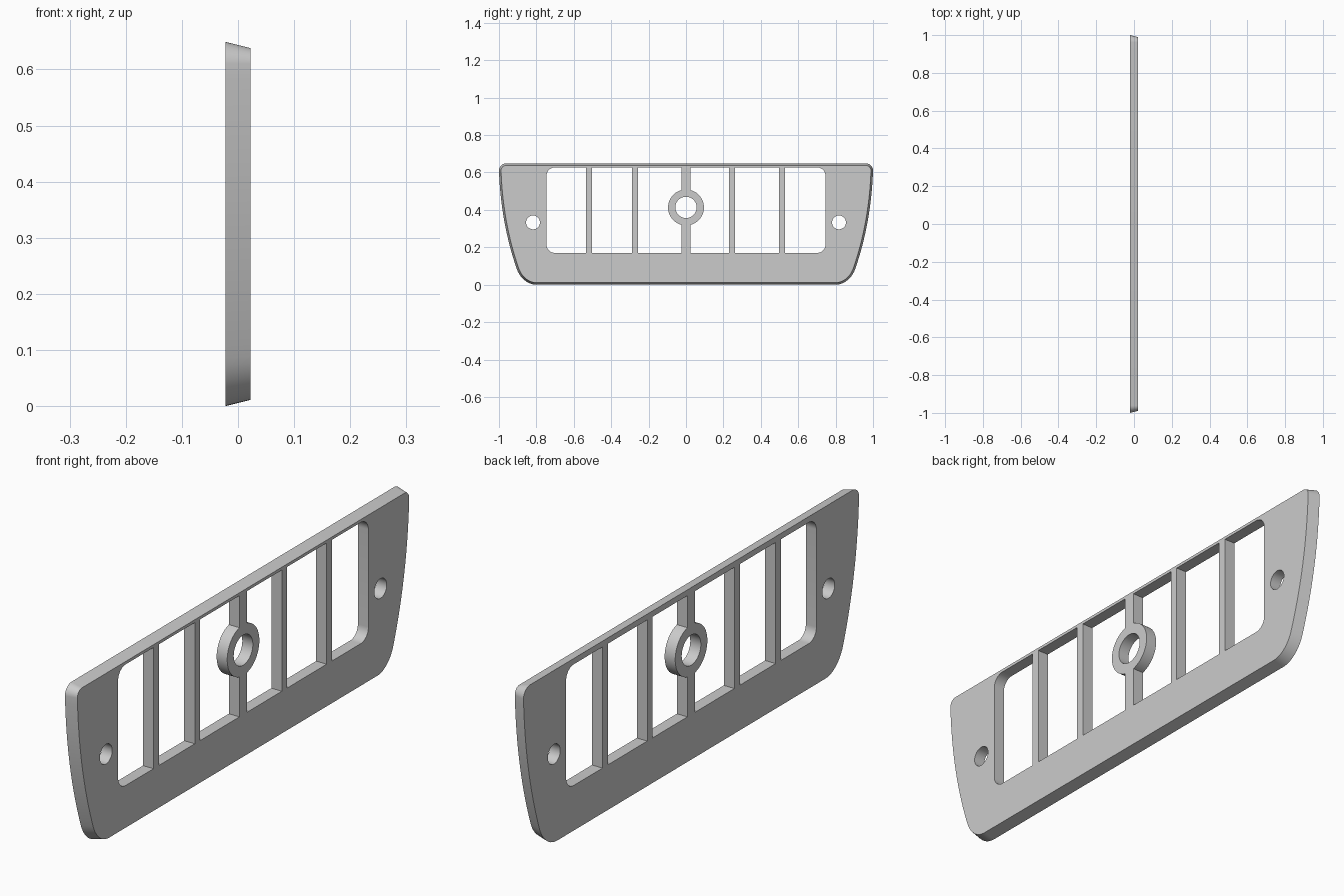
import bpy, bmesh, math
from mathutils import Vector

if "Cube" in bpy.data.objects:
    bpy.data.objects.remove(bpy.data.objects["Cube"])

HALF_DEPTH = 0.022      # plate runs from -x (large face) to +x (small face)
DRAFT = 0.011           # how far the rim tapers inward
LOW, HIGH = 0.17, 0.627 # window opening
RING_Z, RING_R, HOLE_R = 0.413, 0.096, 0.057


def arc(a, c, b, w=0.707, n=10):
    """Conic from a to b, pulled towards c."""
    a, c, b = Vector(a), Vector(c), Vector(b)
    pts = []
    for i in range(n + 1):
        t = i / n
        k = ((1 - t) ** 2, 2 * w * t * (1 - t), t * t)
        pts.append((a * k[0] + c * k[1] + b * k[2]) / sum(k))
    return pts


def circle(y, z, r, n=48):
    return [Vector((y + r * math.cos(i * math.tau / n), z + r * math.sin(i * math.tau / n)))
            for i in range(n)]


def mirrored(pts):
    return [Vector((-p.x, p.y)) for p in reversed(pts)]


def rect(y0, y1):
    return [Vector(p) for p in ((y0, LOW), (y1, LOW), (y1, HIGH), (y0, HIGH))]


def end_bay(y0, y1, r=0.045):
    """Opening with its two outer corners rounded."""
    return ([Vector((y0, LOW))]
            + arc((y1 - r, LOW), (y1, LOW), (y1, LOW + r))
            + arc((y1, HIGH - r), (y1, HIGH), (y1 - r, HIGH))
            + [Vector((y0, HIGH))])


def ring_bay(y0, y1, n=24):
    """Opening beside the middle bar, notched by the ring."""
    a = math.acos(y0 / RING_R)
    notch = [Vector((RING_R * math.cos(t), RING_Z + RING_R * math.sin(t)))
             for t in (a - 2 * a * i / n for i in range(n + 1))]
    return rect(y0, y1) + notch


def inset(pts, d):
    """Move a counter-clockwise loop inward."""
    out = []
    for i, p in enumerate(pts):
        e1 = (p - pts[i - 1]).normalized()
        e2 = (pts[(i + 1) % len(pts)] - p).normalized()
        n = Vector((-e1.y - e2.y, e1.x + e2.x)).normalized()
        out.append(p + n * d / max(0.5, n.dot(Vector((-e1.y, e1.x)))))
    return out


# Outer rim: rounded lower corner, bowed side, tight upper corner
side = (arc((0.80, 0), (0.876, 0), (0.905, 0.085), 0.8)
        + arc((0.905, 0.085), (0.99, 0.33), (1, 0.61), 1, 20)[1:]
        + arc((1, 0.61), (1, 0.649), (0.961, 0.649))[1:])
rim = side + mirrored(side)

# Openings: bays between the bars, ring bore and bolt holes
openings = [
    end_bay(0.529, 0.746), mirrored(end_bay(0.535, 0.746)),
    rect(0.262, 0.497), rect(-0.503, -0.289),
    ring_bay(0.023, 0.23), mirrored(ring_bay(0.023, 0.257)),
    circle(0, RING_Z, HOLE_R),
    circle(0.818, 0.333, 0.037, 32), circle(-0.818, 0.333, 0.037, 32),
]

# Plate: join the loops of both faces with walls, then fill the faces
bm = bmesh.new()
face_edges = {-1: [], 1: []}
for back, front in [(rim, inset(rim, DRAFT))] + [(o, o) for o in openings]:
    rows = {}
    for s, loop in ((-1, back), (1, front)):
        rows[s] = [bm.verts.new((s * HALF_DEPTH, p.x, p.y)) for p in loop]
    n = len(back)
    for i in range(n):
        j = (i + 1) % n
        bm.faces.new((rows[-1][i], rows[-1][j], rows[1][j], rows[1][i]))
        for s in rows:
            face_edges[s].append(bm.edges.get((rows[s][i], rows[s][j])))
for s, edges in face_edges.items():
    bmesh.ops.triangle_fill(bm, edges=edges, use_beauty=True, normal=(s, 0, 0))
bmesh.ops.recalc_face_normals(bm, faces=bm.faces)

mesh = bpy.data.meshes.new("grille_plate")
bm.to_mesh(mesh)
bm.free()
plate = bpy.data.objects.new("grille_plate", mesh)
bpy.context.collection.objects.link(plate)

# Single grey finish
grey = bpy.data.materials.new("light_grey")
grey.use_nodes = True
colour = (0.6, 0.6, 0.6, 1)
grey.diffuse_color = colour
grey.node_tree.nodes["Principled BSDF"].inputs["Base Color"].default_value = colour
mesh.materials.append(grey)

bpy.ops.object.select_all(action='DESELECT')
plate.select_set(True)
bpy.context.view_layer.objects.active = plate
bpy.ops.object.shade_smooth_by_angle(angle=math.radians(30))
